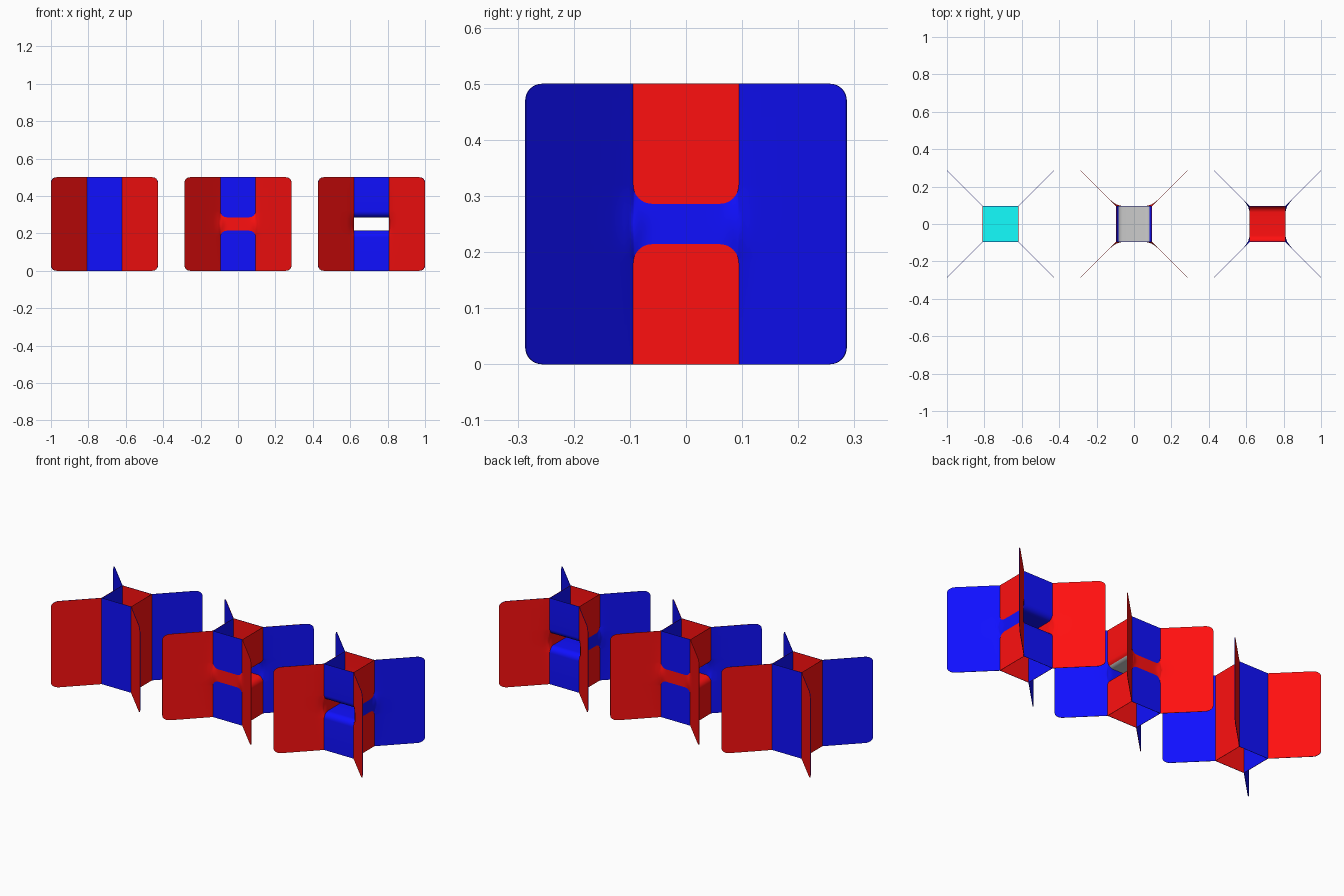
import bpy, bmesh
from math import sin, cos, pi, exp, radians
from mathutils import Vector, Matrix

if "Cube" in bpy.data.objects:
    bpy.data.objects.remove(bpy.data.objects["Cube"])

A, B, H = 0.0945, 0.286, 0.5      # tube half width, fin reach, height
R, GAP = 0.034, 0.286             # window fillet radius, upper cap height
FC, N, T = 0.03, 12, 0.002        # fin corner radius, window rows, film thickness


def material(name, rgb):
    m = bpy.data.materials.new(name)
    m.diffuse_color = (*rgb, 1)
    m.use_nodes = True
    m.node_tree.nodes["Principled BSDF"].inputs["Base Color"].default_value = m.diffuse_color
    return m


RED = material("red", (1, 0.005, 0.005))
BLUE = material("blue", (0.005, 0.005, 1))
CYAN = material("cyan", (0.007, 1, 1))
GREY = material("grey", (0.8, 0.8, 0.8))


def film(name, grids, hint, outer, inner, matrix, grey_cap=False):
    """Thin two-coloured film from point grids; 'outer' colours the side facing the hint."""
    bm = bmesh.new()
    for g in grids:
        vs = [[bm.verts.new(p) for p in row] for row in g]
        faces = []
        for r0, r1 in zip(vs, vs[1:]):
            for j in range(len(r0) - 1):
                faces.append(bm.faces.new((r0[j], r1[j], r1[j + 1], r0[j + 1])))
        bm.normal_update()
        if faces[0].normal.dot(Vector(hint)) < 0:
            bmesh.ops.reverse_faces(bm, faces=faces)
    bmesh.ops.remove_doubles(bm, verts=bm.verts, dist=1e-5)
    bm.normal_update()
    for f in bm.faces:
        f.smooth = True
        if grey_cap and abs(f.calc_center_median().y) < A - 0.009:
            f.material_index = 2
    for e in bm.edges:
        e.smooth = len(e.link_faces) == 2 and e.calc_face_angle() < radians(40)
    me = bpy.data.meshes.new(name)
    bm.to_mesh(me)
    bm.free()
    for m in (outer, inner, GREY, GREY):
        me.materials.append(m)
    ob = bpy.data.objects.new(name, me)
    bpy.context.collection.objects.link(ob)
    ob.matrix_world = matrix
    mod = ob.modifiers.new("thickness", 'SOLIDIFY')
    mod.thickness, mod.offset, mod.material_offset = T, 0, 1


# U-shaped lower edge of the upper tube half, as (y, z)
arc = [(A - R + R * cos(k * pi / 16), GAP + R - R * sin(k * pi / 16)) for k in range(9)]
edge = [(-y, z) for y, z in arc] + arc[::-1]


def bulge(y, t):
    return 0.008 * sin(pi * t) * exp(-((abs(y) - A) / 0.02) ** 2)


def fin_grid(sx, sy, soft):
    """Diagonal fin with rounded outer corners; soft fins blend into the window sheet."""
    z0 = GAP + R
    cols = [(A + d, 0) for d in (0, 0.008, 0.016, 0.026, 0.04, 0.08)]
    cols += [(B - FC + FC * sin(k * pi / 16), FC * (1 - cos(k * pi / 16))) for k in range(9)]
    grid = []
    for y, inset in cols:
        col = [(sx * y, sy * y, inset)]
        for i in range(N + 1):
            t = i / N
            x = y + (bulge(y, t) if soft else 0)
            col.append((sx * x, sy * y, H - z0 + (2 * z0 - H) * t))
        grid.append(col + [(sx * y, sy * y, H - inset)])
    return grid


def closed_cell(x):
    """Full square tube with four fins and a level film inside."""
    m = Matrix.Translation((x, 0, 0))
    for s in (-1, 1):
        film("front_back_wall", [[[(-A, s*A, 0), (-A, s*A, H)], [(A, s*A, 0), (A, s*A, H)]]],
             (0, s, 0), BLUE, RED, m)
        film("side_wall", [[[(s*A, -A, 0), (s*A, -A, H)], [(s*A, A, 0), (s*A, A, H)]]],
             (s, 0, 0), RED, BLUE, m)
        film("side_fins", [fin_grid(s, -1, False), fin_grid(s, 1, False)],
             (s, 0, 0), BLUE, RED, m)
    film("level_film", [[[(-A, -A, H/2), (-A, A, H/2)], [(A, -A, H/2), (A, A, H/2)]]],
         (0, 0, 1), CYAN, CYAN, m)


def tunnel_cell(x, turn, c1, c2, grey):
    """Tube pinched into two capped halves with a tunnel between, running along local y."""
    m = Matrix.Translation((x, 0, 0)) @ Matrix.Rotation(turn, 4, 'Z')
    for up in (True, False):
        def flip(z):
            return z if up else H - z
        # front wall, cap and back wall in one bent film
        prof = [(-A, H)] + edge + [(A, H)]
        film("trough", [[[(-A, y, flip(z)), (A, y, flip(z))] for y, z in prof]],
             (0, -1, 0), c2, c1, m, grey and up)
        # flat walls with rounded inner corners
        for s in (-1, 1):
            film("end_wall", [[[(s*A, y, flip(z)), (s*A, y, flip(H))] for y, z in edge]],
                 (s, 0, 0), c1, c2, m)
    # fins joined across the window
    for s in (-1, 1):
        centre = []
        ys = edge[:9] + [(y, GAP) for y in (-0.045, -0.03, 0, 0.03, 0.045)] + edge[9:]
        for y, z in ys:
            centre.append([(s * (A + bulge(y, i / N)), y, H - z + (2 * z - H) * i / N)
                           for i in range(N + 1)])
        film("joined_fins", [centre, fin_grid(s, -1, True), fin_grid(s, 1, True)],
             (s, 0, 0), c2, c1, m)


closed_cell(-(1 - B))
tunnel_cell(0, pi / 2, BLUE, RED, True)
tunnel_cell(1 - B, 0, RED, BLUE, False)
